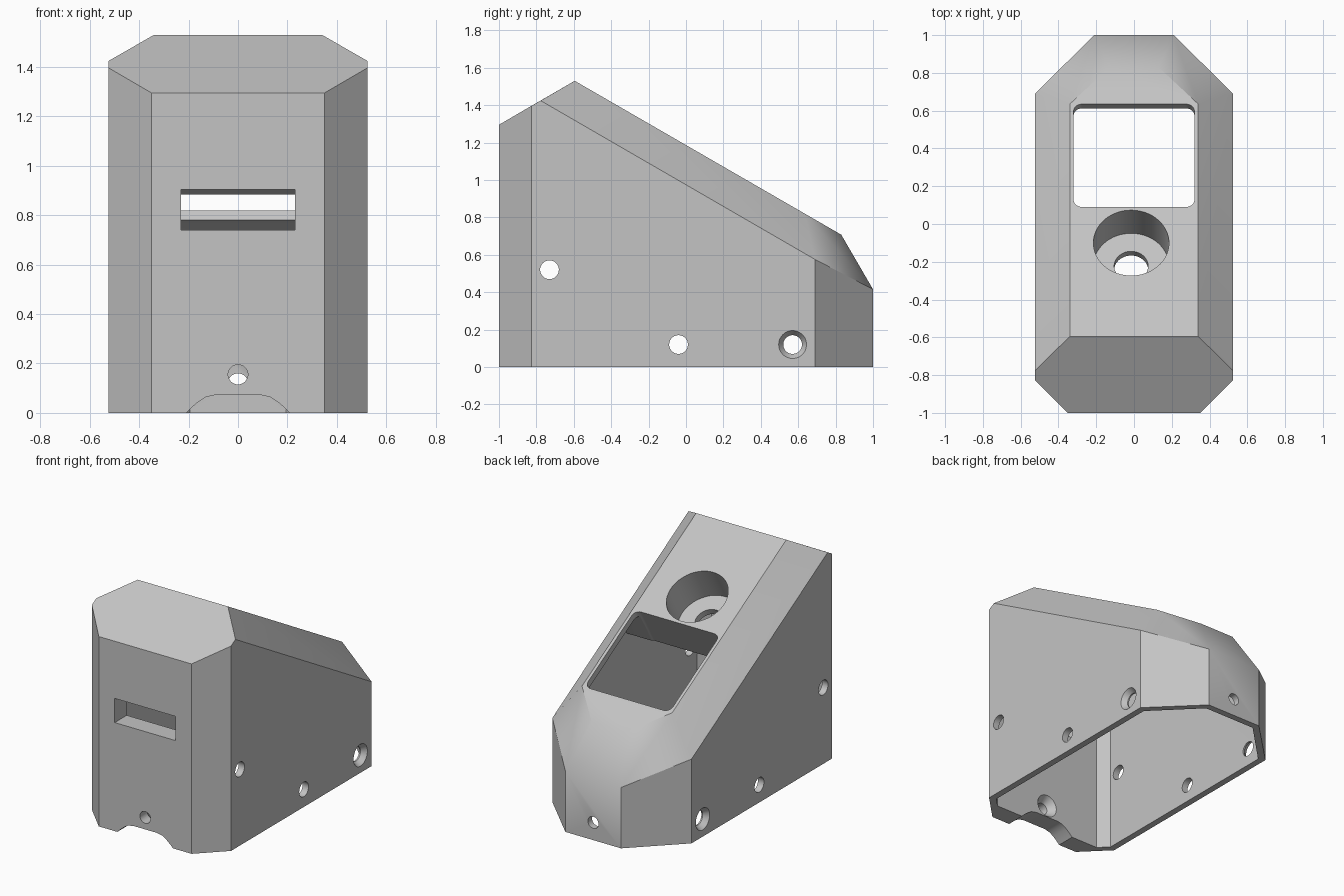
import bpy, bmesh, math
from mathutils import Matrix, Vector

old = bpy.data.objects.get("Cube")
if old:
    bpy.data.objects.remove(old, do_unlink=True)

TILT = math.radians(30)
RIDGE = Vector((0, -0.595, 1.53))


def slope(y):
    """Height of the sloping top at depth y."""
    return RIDGE.z - math.tan(TILT) * (y - RIDGE.y)


def make(name, bm):
    bmesh.ops.recalc_face_normals(bm, faces=bm.faces)
    mesh = bpy.data.meshes.new(name)
    bm.to_mesh(mesh)
    bm.free()
    obj = bpy.data.objects.new(name, mesh)
    bpy.context.collection.objects.link(obj)
    return obj


def hull(name, points):
    """Convex solid from points mirrored across x."""
    bm = bmesh.new()
    for x, y, z in points:
        for s in (-1, 1):
            bm.verts.new((s * x, y, z))
    bmesh.ops.convex_hull(bm, input=bm.verts)
    bmesh.ops.dissolve_limit(bm, angle_limit=0.02, verts=bm.verts, edges=bm.edges)
    return make(name, bm)


def cone(name, a, b, r1, r2, sides=48):
    """Round cutter between points a and b."""
    a, b = Vector(a), Vector(b)
    bm = bmesh.new()
    turn = (b - a).to_track_quat('Z', 'Y').to_matrix().to_4x4()
    bmesh.ops.create_cone(bm, cap_ends=True, segments=sides, radius1=r1, radius2=r2,
                          depth=(b - a).length, matrix=Matrix.Translation((a + b) / 2) @ turn)
    return make(name, bm)


def box(name, lo, hi, matrix=Matrix(), rounding=0):
    lo, hi = Vector(lo), Vector(hi)
    bm = bmesh.new()
    bmesh.ops.create_cube(bm, size=1, matrix=Matrix.Translation((lo + hi) / 2)
                          @ Matrix.Diagonal((*(hi - lo), 1)))
    if rounding:
        upright = [e for e in bm.edges if abs(e.verts[0].co.z - e.verts[1].co.z) > 0.01]
        bmesh.ops.bevel(bm, geom=upright, offset=rounding, segments=6, profile=0.5, affect='EDGES')
    bmesh.ops.transform(bm, matrix=matrix, verts=bm.verts)
    return make(name, bm)


def cut(target, cutter):
    mod = target.modifiers.new("cut", 'BOOLEAN')
    mod.operation, mod.solver, mod.object = 'DIFFERENCE', 'EXACT', cutter
    bpy.context.view_layer.objects.active = target
    bpy.ops.object.modifier_apply(modifier=mod.name)
    bpy.data.objects.remove(cutter, do_unlink=True)


# outer shell: chamfered footprint, sloping top with chamfered rim
foot = [(0.35, -1), (0.525, -0.825), (0.525, 0.69), (0.21, 1)]
body = hull("wedge_housing", [(x, y, 0) for x, y in foot] + [
    (0.35, -1, 1.295), (0.525, -0.825, 1.397), (0.525, -0.777, 1.424),
    (0.34, RIDGE.y, RIDGE.z), (0.34, 0.635, slope(0.635)),
    (0.525, 0.69, 0.575), (0.13, 0.83, slope(0.83)), (0.21, 1, 0.415)])

# hollow inside, open below, with a thick block left under the front of the slope
inner = [(0.416, -0.87), (0.48, -0.806), (0.48, 0.67), (0.195, 0.955)]
cavity = hull("cavity", [(x, y, -0.1) for x, y in inner] + [
    (0.416, -0.87, 1.25), (0.48, -0.806, 1.25), (0.32, -0.6, slope(-0.6) - 0.052),
    (0.32, 0.62, slope(0.62) - 0.052), (0.48, 0.67, 0.565),
    (0.12, 0.797, slope(0.797) - 0.052), (0.195, 0.955, 0.403)])

# local frame on the slope: y runs downhill, z points out of the face
frame = Matrix.Translation(RIDGE) @ Matrix.Rotation(-TILT, 4, 'X')


def along(y):
    return (y - RIDGE.y) / math.cos(TILT)


cut(cavity, box("block", (-1, -1, -0.29), (1, along(0.095), 1), frame))
cut(body, cavity)

# rounded window through the slope
cut(body, box("window", (-0.32, along(0.09), -0.32), (0.32, along(0.635), 0.2), frame, 0.045))

# round pocket with a bolt hole in its floor
px, py = -0.015, along(-0.1)
for radius, depth in ((0.2, 0.245), (0.09, 0.4)):
    cut(body, cone("pocket", frame @ Vector((px, py, -depth)),
                   frame @ Vector((px, py, 0.2)), radius, radius, 64))

# front slot
cut(body, box("slot", (-0.23, -1.1, 0.74), (0.23, -0.8, 0.905)))

# cable notch in the lower front edge
half = [(0.21, -0.05), (0.21, 0.0), (0.19, 0.02), (0.16, 0.045), (0.13, 0.064), (0.09, 0.073)]
outline = half + [(-x, z) for x, z in reversed(half)]
bm = bmesh.new()
face = bm.faces.new([bm.verts.new((x, -1.1, z)) for x, z in outline])
ext = bmesh.ops.extrude_face_region(bm, geom=[face])
bmesh.ops.translate(bm, vec=(0, 0.3, 0),
                    verts=[v for v in ext["geom"] if isinstance(v, bmesh.types.BMVert)])
cut(body, make("notch", bm))

# side holes, the rear pair countersunk
for y, z in ((-0.73, 0.52), (-0.04, 0.12), (0.57, 0.12)):
    cut(body, cone("side_hole", (-1, y, z), (1, y, z), 0.05, 0.05))
for s in (-1, 1):
    cut(body, cone("countersink", (s * 0.49, 0.57, 0.12), (s * 0.53, 0.57, 0.12), 0.05, 0.078))

# front hole flared on the inside, and back hole
cut(body, cone("front_hole", (0, -1.1, 0.155), (0, -0.8, 0.155), 0.04, 0.04))
cut(body, cone("front_flare", (0, -0.92, 0.155), (0, -0.86, 0.155), 0.04, 0.085))
cut(body, cone("back_hole", (0, 0.9, 0.12), (0, 1.1, 0.12), 0.04, 0.04))

# single grey material
grey = bpy.data.materials.new("light_grey")
grey.use_nodes = True
colour = (0.55, 0.55, 0.55, 1)
grey.diffuse_color = colour
grey.node_tree.nodes["Principled BSDF"].inputs["Base Color"].default_value = colour
body.data.materials.clear()
body.data.materials.append(grey)

# soft shading on the rear corners, flat elsewhere
bpy.ops.object.select_all(action='DESELECT')
body.select_set(True)
bpy.context.view_layer.objects.active = body
bpy.ops.object.shade_smooth_by_angle(angle=math.radians(32))
weighted = body.modifiers.new("weighted_normals", 'WEIGHTED_NORMAL')
weighted.keep_sharp = True
